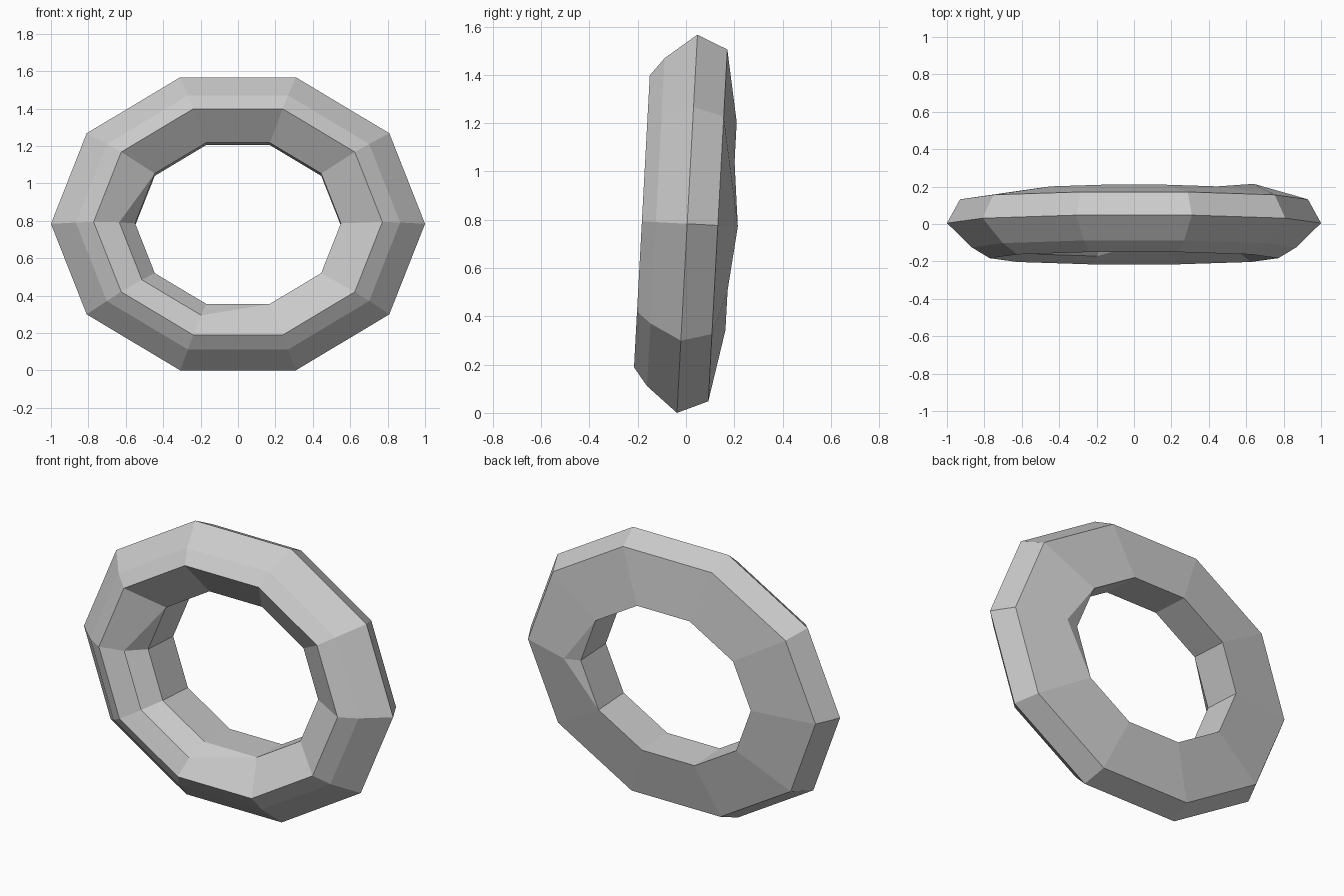
import bpy, bmesh
from math import sin, cos, radians
from mathutils import Matrix

if "Cube" in bpy.data.objects:
    bpy.data.objects.remove(bpy.data.objects["Cube"])

SIDES = 10
SQUASH = 0.825   # ring height relative to its width

# Cross-section of the ring: name -> (radius, depth)
PROFILE = {
    "outer": (1.0, 0.005),
    "slope": (0.867, -0.125),
    "front": (0.772, -0.183),
    "lip": (0.635, -0.145),      # extra edge, only on part of the front
    "inner_front": (0.55, -0.045),
    "inner_back": (0.55, 0.187),
    "bump": (0.64, 0.215),       # extra corner, one spot on the back
    "back": (0.93, 0.132),
}
ONLY_AT = {"lip": {5, 6, 7}, "bump": {0}}
names = list(PROFILE)

bm = bmesh.new()


def station(i):
    """Cross-section corners at one of the ten sides."""
    a = radians(360 / SIDES * i)
    verts = {}
    for n, (r, y) in PROFILE.items():
        if i in ONLY_AT.get(n, {i}):
            verts[n] = bm.verts.new((r * cos(a), y, r * sin(a) * SQUASH))
    return verts


def bridge(s, t):
    """Skin two neighbouring stations, using triangles where a corner is missing."""
    prev_s, prev_t = s["outer"], t["outer"]
    for n in names[1:] + names[:1]:
        ns, nt = s.get(n, prev_s), t.get(n, prev_t)
        if n not in s and n not in t:
            continue
        # drop repeated corners
        loop = list(dict.fromkeys([prev_s, prev_t, nt, ns]))
        bm.faces.new(loop)
        prev_s, prev_t = ns, nt


def skin():
    stations = [station(i) for i in range(SIDES)]
    for i in range(SIDES):
        s, t = dict(stations[i]), dict(stations[(i + 1) % SIDES])
        # a missing extra corner merges into the neighbouring inner edge
        for extra, inner in (("lip", "inner_front"), ("bump", "inner_back")):
            if (extra in s) != (extra in t):
                for st in (s, t):
                    st.setdefault(extra, st[inner])
        bridge(s, t)


skin()
bmesh.ops.recalc_face_normals(bm, faces=bm.faces)

# Lean the ring slightly back and stand it on the ground
bm.transform(Matrix.Rotation(radians(-3.1), 4, 'X'))
bm.transform(Matrix.Translation((0, 0, -min(v.co.z for v in bm.verts))))

mesh = bpy.data.meshes.new("faceted_ring")
bm.to_mesh(mesh)
bm.free()
ring = bpy.data.objects.new("faceted_ring", mesh)
bpy.context.collection.objects.link(ring)
